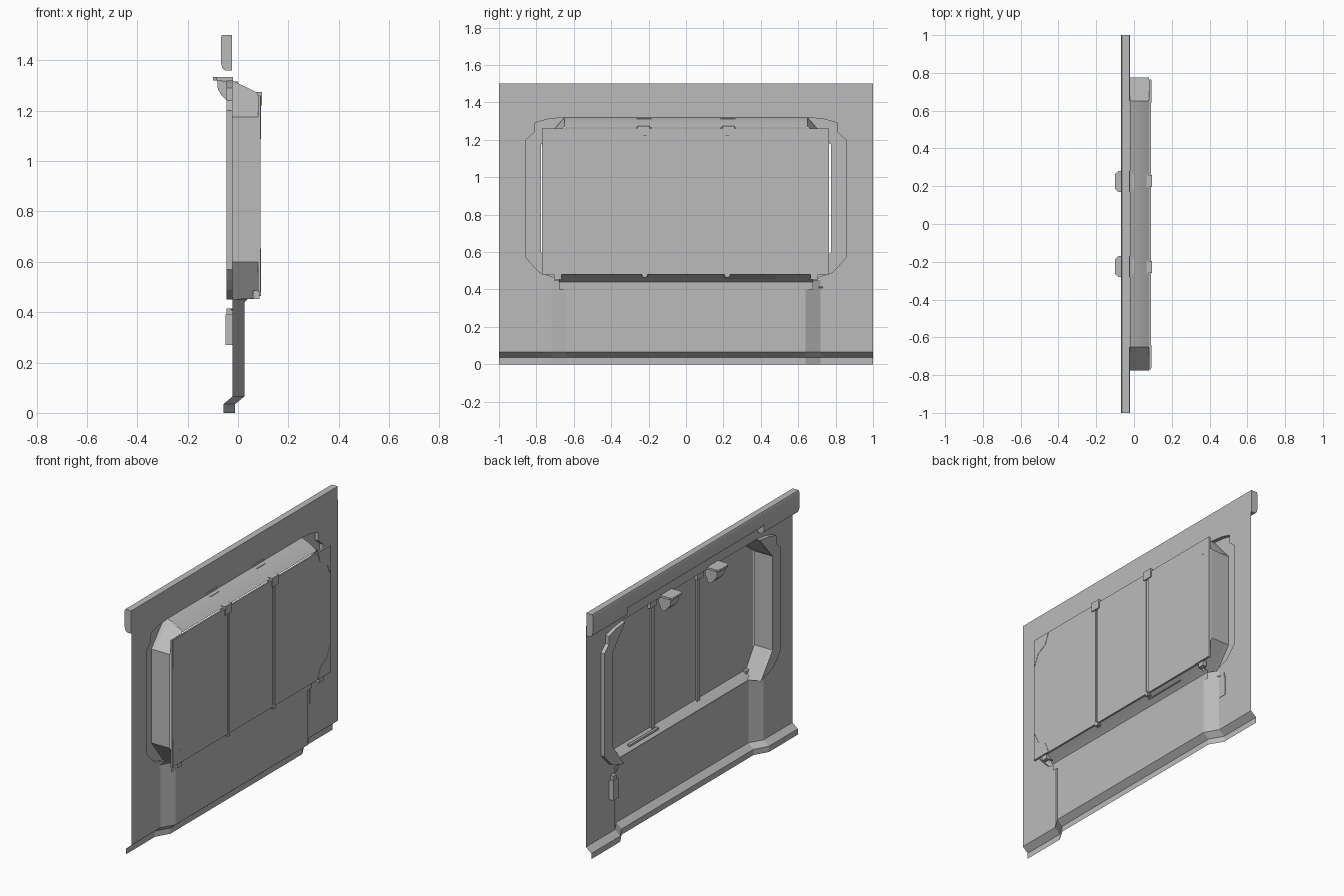
import bpy
import bmesh
from mathutils import Vector

cube = bpy.data.objects.get("Cube")
if cube:
    bpy.data.objects.remove(cube)

mat = bpy.data.materials.new("plain grey")
mat.use_nodes = True
GREY = (0.5, 0.5, 0.5, 1)
mat.diffuse_color = GREY
mat.node_tree.nodes["Principled BSDF"].inputs["Base Color"].default_value = GREY


def finish(name, bm, mirror=False, smooth=False):
    bmesh.ops.remove_doubles(bm, verts=bm.verts, dist=0.0005)
    bmesh.ops.recalc_face_normals(bm, faces=bm.faces)
    mesh = bpy.data.meshes.new(name)
    bm.to_mesh(mesh)
    bm.free()
    mesh.materials.append(mat)
    ob = bpy.data.objects.new(name, mesh)
    bpy.context.collection.objects.link(ob)
    if mirror:
        mod = ob.modifiers.new("mirror", 'MIRROR')
        mod.use_axis = (False, True, False)
        mod.use_clip = True
    if smooth:
        bpy.ops.object.select_all(action='DESELECT')
        ob.select_set(True)
        bpy.context.view_layer.objects.active = ob
        bpy.ops.object.shade_smooth_by_angle(angle=0.7)
    return ob


def loft(bm, rows):
    """Skin a sheet through rows of points."""
    grid = [[bm.verts.new(p) for p in row] for row in rows]
    for a, b in zip(grid, grid[1:]):
        for i in range(len(a) - 1):
            bm.faces.new((a[i], a[i + 1], b[i + 1], b[i]))


def face(bm, pts):
    return bm.faces.new([bm.verts.new(p) for p in pts])


def prism(name, profile, direction, **kw):
    """Extrude a closed outline along a vector."""
    bm = bmesh.new()
    f = face(bm, profile)
    geom = bmesh.ops.extrude_face_region(bm, geom=[f], use_keep_orig=True)["geom"]
    verts = [v for v in geom if isinstance(v, bmesh.types.BMVert)]
    bmesh.ops.translate(bm, verts=verts, vec=Vector(direction))
    return finish(name, bm, **kw)


def box(name, x0, x1, y0, y1, z0, z1, **kw):
    pts = [(x0, y0, z0), (x0, y1, z0), (x0, y1, z1), (x0, y0, z1)]
    return prism(name, pts, (x1 - x0, 0, 0), **kw)


def at_x(x, outline):
    return [(x, y, z) for y, z in outline]


WALL, FLANGE, OUT = -0.022, -0.045, 0.08

# Lower wall: kicked-in skirting and a middle that bulges outwards
stations = [(0, 0.047), (0.64, 0.047), (0.72, 0), (1, 0)]
skirt = [(-0.058, 0), (-0.058, 0.035), (WALL, 0.065), (WALL, 0.45)]
bm = bmesh.new()
loft(bm, [[(x + push, y, z) for x, z in skirt] for y, push in stations])
finish("lower_wall", bm, mirror=True)

# Upper wall around the window opening
recess = [(0.66, 0.45), (0.78, 0.49), (0.82, 0.53), (0.855, 0.57), (0.855, 1.2),
          (0.81, 1.24), (0.81, 1.29), (0.74, 1.31), (0.65, 1.32)]
bm = bmesh.new()
face(bm, at_x(WALL, recess + [(0, 1.32), (0, 1.42), (1, 1.42), (1, 0.45)]))
finish("upper_wall", bm, mirror=True)

# Side flange set back around the opening
inner = [(0.66, 0.45), (0.775, 0.6), (0.775, 1.175), (0.65, 1.32)]
bm = bmesh.new()
loft(bm, [at_x(WALL, recess), at_x(FLANGE, recess)])
face(bm, at_x(FLANGE, recess + inner[::-1][1:-1]))
finish("side_flange", bm, mirror=True)

# Window surround: chamfered jambs, sloping head and curved sill
bm = bmesh.new()
front = [(0.68, 0.455), (0.775, 0.6), (0.775, 1.175), (0.65, 1.27)]
loft(bm, [at_x(FLANGE, inner), at_x(WALL, inner), at_x(OUT, front)])
finish("window_jamb", bm, mirror=True)

head = [(WALL, 1.35), (WALL, 1.32), (0.03, 1.3), (OUT, 1.265)]
sill = [(0.025, 0.4), (0.027, 0.44), (0.045, 0.455), (OUT, 0.48)]
for name, path, width in (("window_head", head, 0.65), ("window_sill", sill, 0.68)):
    bm = bmesh.new()
    loft(bm, [[(x, y, z) for x, z in path] for y in (0, width)])
    finish(name, bm, mirror=True, smooth=True)

# Small closing faces where the bulging wall meets the flange
bm = bmesh.new()
face(bm, [(WALL, 0.72, 0.45), (0.025, 0.64, 0.45), (OUT, 0.68, 0.455), (WALL, 0.66, 0.45)])
finish("sill_corner", bm, mirror=True)

# Three panes with narrow joints, mullions behind
for name, y0, y1 in (("right_pane", -0.77, -0.229), ("middle_pane", -0.211, 0.211),
                     ("left_pane", 0.229, 0.765)):
    box(name, OUT, 0.09, y0, y1, 0.48, 1.26)
box("mullion", 0.068, 0.084, 0.205, 0.235, 0.47, 1.265, mirror=True)

# Thin corner plates on the panes
for name, z, up in (("lower_corner_plate", 0.482, 1), ("upper_corner_plate", 1.258, -1)):
    corner = [(0.762, z), (0.64, z), (0.67, z + 0.07 * up), (0.73, z + 0.1 * up),
              (0.762, z + 0.17 * up)]
    prism(name, at_x(0.089, corner), (0.003, 0, 0), mirror=True)

# Clips on the mullions and tabs under the panes
box("upper_clip", 0.06, 0.096, 0.195, 0.26, 1.22, 1.275, mirror=True)
box("lower_clip", 0.07, 0.092, 0.21, 0.23, 0.465, 0.49, mirror=True)
box("pane_tab", 0.06, 0.085, 0.665, 0.705, 0.452, 0.485, mirror=True)

# Header rail, shallower over the window
def rail(bottom, y):
    return [(-0.024, y, 1.5), (-0.064, y, 1.5), (-0.068, y, 1.49),
            (-0.068, y, bottom + 0.03), (-0.062, y, bottom + 0.008),
            (-0.052, y, bottom), (-0.024, y, bottom)]


prism("header_end", rail(1.36, 0.66), (0, 0.34, 0), mirror=True, smooth=True)
prism("header_middle", rail(1.4, -0.66), (0, 1.32, 0), smooth=True)

# Brackets hanging at the window head
bracket = [(0.0, 1.315), (-0.083, 1.32), (-0.08, 1.285), (-0.065, 1.26),
           (-0.04, 1.235), (WALL, 1.23), (0.0, 1.28)]
prism("bracket", [(x, 0.185, z) for x, z in bracket], (0, 0.08, 0), mirror=True, smooth=True)
plate = [(0.17, -0.02), (0.17, -0.085), (0.185, -0.1), (0.265, -0.1), (0.28, -0.085), (0.28, -0.02)]
prism("bracket_plate", [(x, y, 1.32) for y, x in plate], (0, 0, 0.013), mirror=True)

# Small control box with cap on the inner side
box("control_box", -0.05, -0.02, 0.725, 0.775, 0.27, 0.39)
box("control_cap", -0.045, -0.02, 0.735, 0.765, 0.39, 0.415)

# Cable from the control box to the sill
curve = bpy.data.curves.new("cable", 'CURVE')
curve.dimensions = '3D'
curve.bevel_depth = 0.004
curve.bevel_resolution = 1
spline = curve.splines.new('BEZIER')
path = [(-0.03, 0.75, 0.41), (0.0, 0.66, 0.42), (0.05, 0.6, 0.47)]
spline.bezier_points.add(len(path) - 1)
for point, co in zip(spline.bezier_points, path):
    point.co = co
    point.handle_left_type = point.handle_right_type = 'AUTO'
curve.materials.append(mat)
bpy.context.collection.objects.link(bpy.data.objects.new("cable", curve))

# Latch bar lying on the sill
box("sill_latch", 0.045, 0.06, 0.2, 0.48, 0.462, 0.474)
